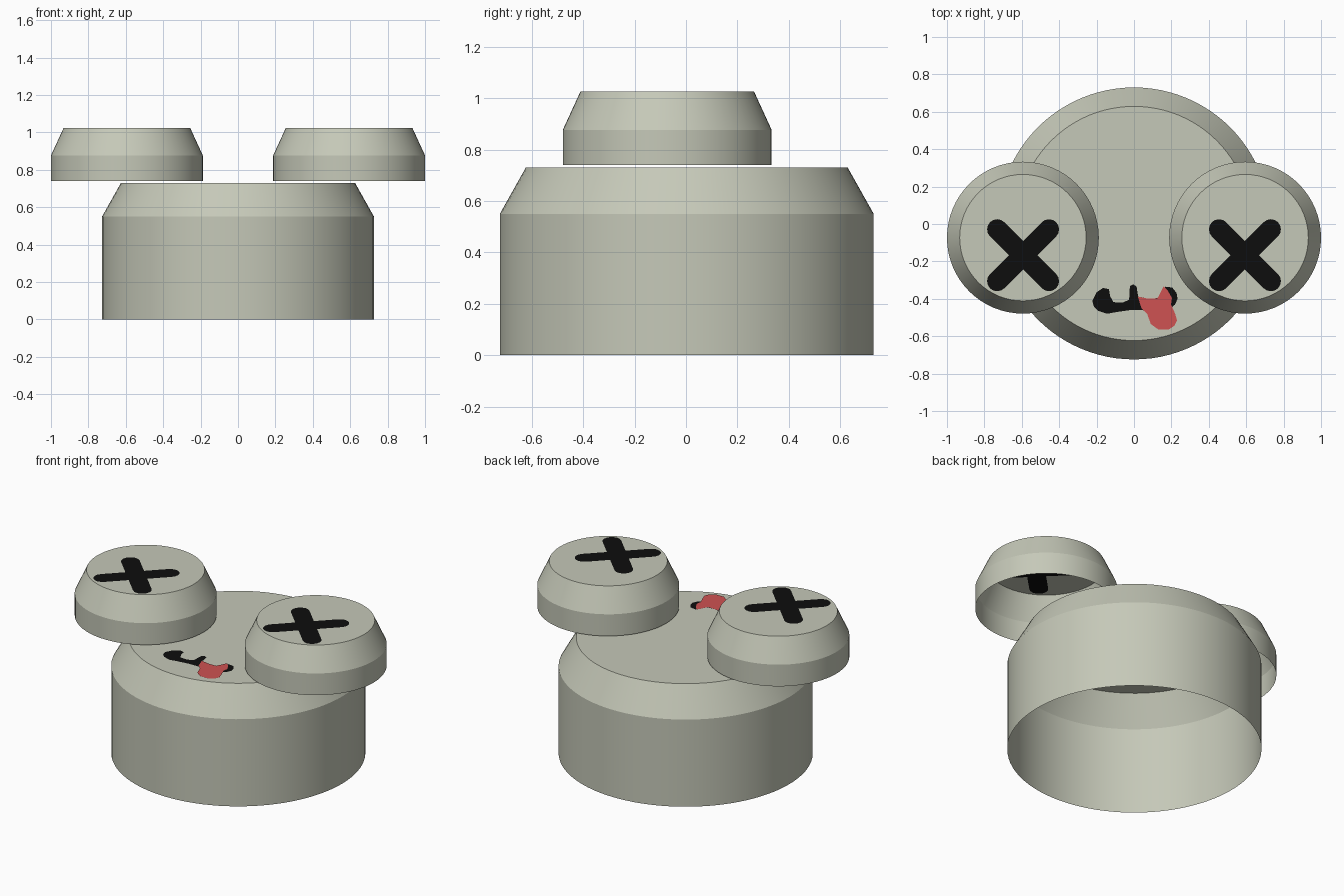
import bpy, bmesh, math
from mathutils import Vector

if "Cube" in bpy.data.objects:
    bpy.data.objects.remove(bpy.data.objects["Cube"])


def material(name, rgb):
    m = bpy.data.materials.new(name)
    m.diffuse_color = (*rgb, 1)
    m.use_nodes = True
    m.node_tree.nodes["Principled BSDF"].inputs["Base Color"].default_value = m.diffuse_color
    return m


GREY = material("warm grey", (0.56, 0.58, 0.48))
BLACK = material("black", (0.004, 0.004, 0.004))
RED = material("red", (0.62, 0.085, 0.085))


def finish(bm, name, mats, smooth=False):
    me = bpy.data.meshes.new(name)
    bm.to_mesh(me)
    bm.free()
    ob = bpy.data.objects.new(name, me)
    bpy.context.collection.objects.link(ob)
    for m in mats:
        me.materials.append(m)
    if smooth:
        bpy.ops.object.select_all(action='DESELECT')
        ob.select_set(True)
        bpy.context.view_layer.objects.active = ob
        bpy.ops.object.shade_smooth_by_angle(angle=math.radians(18))
    return ob


def cross_outline(cx, cy, half, r, steps=8):
    """Outline of two crossed, round-ended bars."""
    pts = []
    for k in range(4):
        a = math.radians(45 + 90 * k)
        d, n = Vector((math.cos(a), math.sin(a))), Vector((-math.sin(a), math.cos(a)))
        for i in range(steps + 1):
            t = -math.pi / 2 + math.pi * i / steps
            pts.append(d * (half + r * math.cos(t)) + n * r * math.sin(t))
        pts.append(d * r + n * r)          # inner corner to the next arm
    return [(p.x + cx, p.y + cy) for p in pts]


def cup(name, cx, cy, profile, sides=64, cross=None):
    """Open-bottomed shell with a bevelled shoulder and flat cap, optionally inlaid."""
    bm = bmesh.new()
    rings = [[bm.verts.new((cx + r * math.cos(2 * math.pi * i / sides),
                            cy + r * math.sin(2 * math.pi * i / sides), z))
              for i in range(sides)] for r, z in profile]
    for lo, hi in zip(rings, rings[1:]):
        for i in range(sides):
            j = (i + 1) % sides
            bm.faces.new((lo[i], lo[j], hi[j], hi[i]))
    top = rings[-1]
    if cross:
        z = profile[-1][1]
        loop = [bm.verts.new((x, y, z)) for x, y in cross]
        edges = [bm.edges.new((loop[i - 1], loop[i])) for i in range(len(loop))]
        edges += [bm.edges.get((top[i - 1], top[i])) for i in range(sides)]
        res = bmesh.ops.triangle_fill(bm, edges=edges, use_beauty=True, normal=(0, 0, 1))
        inner = set(loop)
        for f in [g for g in res["geom"] if isinstance(g, bmesh.types.BMFace)]:
            if all(v in inner for v in f.verts):
                # drop fill triangles lying inside the cross itself
                c = f.calc_center_median()
                mid = sum((v.co for v in loop), Vector()) / len(loop)
                u, w = (c.x - mid.x + c.y - mid.y), (c.x - mid.x - c.y + mid.y)
                if min(abs(u), abs(w)) < 0.05 * math.sqrt(2):
                    bm.faces.remove(f)
        face = bm.faces.new(loop)
        face.material_index = 1
    else:
        bm.faces.new(top)
    bm.normal_update()
    for f in bm.faces:                     # all caps look up
        if f.normal.z < -0.9:
            f.normal_flip()
    return finish(bm, name, [GREY, BLACK], True)


def plate(name, pts, z, mat):
    """Flat painted shape, points in hundredths."""
    bm = bmesh.new()
    f = bm.faces.new([bm.verts.new((x / 100, y / 100, z)) for x, y in pts])
    f.normal_update()
    if f.normal.z < 0:
        f.normal_flip()
    return finish(bm, name, [mat])


# Head
cup("head", 0, 0.003, [(0.727, 0), (0.727, 0.55), (0.626, 0.73)], 96)

# Raised round discs with inlaid crosses
for side, s in (("left", -1), ("right", 1)):
    cup(side + "_eye", s * 0.594, -0.073, [(0.406, 0.74), (0.406, 0.877), (0.338, 1.025)],
        64, cross_outline(s * 0.593, -0.167, 0.196, 0.054))

# Mouth panel, mouth and tongue
plate("mouth_panel", [(-23.5, -56.5), (23, -56.5), (23, -20.2), (-23.5, -20.2)], 0.731, GREY)
plate("mouth", [(-16.5, -34.2), (-20, -36.5), (-22.3, -41), (-21.5, -44), (-19, -46.5),
                (-14.5, -48), (-9, -47), (-2, -46), (4, -46), (12, -47), (18, -46.5),
                (22, -43), (23.3, -40), (22.8, -37), (20.5, -34), (16.8, -33.5),
                (15.5, -36), (14, -39.5), (8, -40), (2.2, -38.8), (1.4, -33.5),
                (-0.5, -32.2), (-2.2, -33.3), (-2.6, -40.5), (-6, -42), (-11, -41.8),
                (-12.8, -38.5), (-13.4, -34.8)], 0.733, BLACK)
plate("tongue", [(2, -38.8), (7, -39.8), (12.5, -39.8), (14.2, -36.5), (15.8, -33.3),
                 (18, -35.5), (20.3, -39.5), (19.8, -43), (22, -48), (23, -51.5),
                 (21.5, -54.5), (18.5, -56.4), (13, -56.4), (9, -53.5), (7, -48), (4, -45)],
      0.735, RED)
